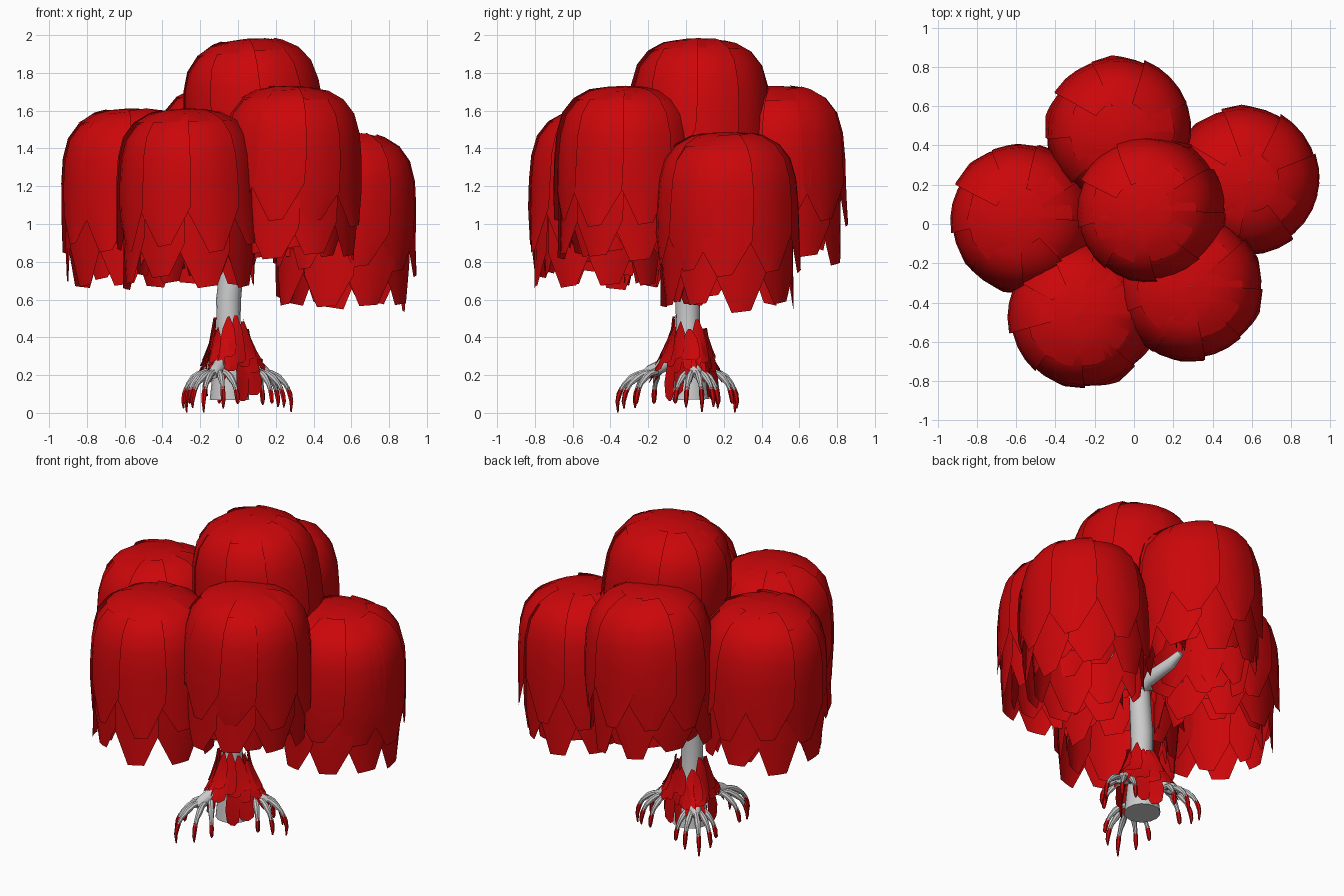
import bpy, bmesh, math, random
from mathutils import Vector, Matrix

if "Cube" in bpy.data.objects:
    bpy.data.objects.remove(bpy.data.objects["Cube"])

random.seed(4)
rnd = random.uniform
red = bpy.data.materials.new("red")
red.diffuse_color = (0.6, 0.002, 0.003, 1)
red.use_nodes = True
red.node_tree.nodes["Principled BSDF"].inputs["Base Color"].default_value = red.diffuse_color


def finish(bm, name, mat=None, angle=40):
    me = bpy.data.meshes.new(name)
    bm.to_mesh(me)
    bm.free()
    ob = bpy.data.objects.new(name, me)
    bpy.context.collection.objects.link(ob)
    if mat:
        me.materials.append(mat)
    bpy.ops.object.select_all(action='DESELECT')
    ob.select_set(True)
    bpy.context.view_layer.objects.active = ob
    bpy.ops.object.shade_smooth_by_angle(angle=math.radians(angle))
    return ob


def tube(bm, pts, n=10):
    """Round tube through (x, y, z, radius) points."""
    ps = [Vector(p[:3]) for p in pts]
    rings = []
    for i, p in enumerate(ps):
        d = ps[min(i + 1, len(ps) - 1)] - ps[max(i - 1, 0)]
        q = Vector((0, 0, 1)).rotation_difference(d.normalized())
        rings.append([bm.verts.new(p + q @ Vector((math.cos(k * math.tau / n), math.sin(k * math.tau / n), 0)) * pts[i][3])
                      for k in range(n)])
    for a, b in zip(rings, rings[1:]):
        for k in range(n):
            bm.faces.new((a[k], a[(k + 1) % n], b[(k + 1) % n], b[k]))
    bm.faces.new(rings[0][::-1])
    bm.faces.new(rings[-1])


def grid(bm, rows):
    """Skin a list of equally long point rows."""
    vs = [[bm.verts.new(p) for p in r] for r in rows]
    for a, b in zip(vs, vs[1:]):
        for k in range(len(a) - 1):
            bm.faces.new((a[k], b[k], b[k + 1], a[k + 1]))


# dome profile: (radius, depth below the top)
PROFILE = [(0.0, 0.0), (0.10, 0.006), (0.19, 0.025), (0.27, 0.07), (0.328, 0.145), (0.358, 0.25), (0.37, 0.38)]


def petals(bm, count, start, notch, tip, scale, blunt):
    """Ring of hanging petals ending in blunt points."""
    step = math.tau / count
    phase = rnd(0, 1)
    for i in range(count):
        mid = phase + (i + rnd(-.1, .1)) * step
        half = step * 0.6
        dn = notch + rnd(-.04, .04)
        dt = tip + rnd(-.06, .0)
        flare = rnd(-.015, .012)
        jit = rnd(-.006, .008)
        path = [(r, d, 1) for r, d in PROFILE[start:]]
        if start == 1:
            path[0] = (rnd(.07, .15), .012, 1)
        path += [(0.374, dn, 0.95), (0.374 + flare, dt, blunt)]
        rows = []
        for r, d, w in path:
            row = []
            for k in range(5):
                u = k / 2 - 1
                a = mid + u * half * w
                rr = (r + jit) * scale * (1 + .016 * u)
                row.append(Vector((rr * math.cos(a), rr * math.sin(a), -d + jit * .8 + .006 * u)))
            rows.append(row)
        grid(bm, rows)


def crown(name, x, y, top, tilt):
    bm = bmesh.new()
    petals(bm, 9, 1, 0.53, 0.76, 1.0, .25)        # outer layer
    petals(bm, 9, 5, 0.73, 0.945, 0.93, .36)      # lower layer
    petals(bm, 8, 5, 0.70, 0.90, 0.80, .3)        # inner layer
    # top cap
    grid(bm, [[Vector((r * math.cos(k * math.tau / 14), r * math.sin(k * math.tau / 14), -d + .002))
               for k in range(15)] for r, d in [(.001, 0)] + PROFILE[1:4]])
    pivot = Vector((0, 0, -.35))
    bm.transform(Matrix.Translation((x, y, top)) @ Matrix.Translation(pivot)
                 @ Matrix.Rotation(tilt, 4, 'Y') @ Matrix.Translation(-pivot))
    finish(bm, name, red)


CROWNS = {"crown_top": (.075, .07, 1.98, -.09), "crown_back": (-.07, .47, 1.73, .03),
          "crown_right": (.57, .22, 1.485, .04), "crown_left": (-.57, .03, 1.61, -.03),
          "crown_front_left": (-.27, -.46, 1.61, -.03), "crown_front_right": (.28, -.32, 1.73, .02)}
for n, c in CROWNS.items():
    crown(n, *c)

# trunk and branches
bm = bmesh.new()
tube(bm, [(-.045, .02, .07, .105), (-.045, .015, .25, .085), (-.05, .01, .42, .062), (-.05, .01, .6, .066),
          (-.025, .02, .85, .062), (.02, .04, 1.1, .055), (.07, .07, 1.85, .03)], 16)
for i, (x, y, top, _) in enumerate(list(CROWNS.values())[1:]):
    z0 = .87 + .03 * i
    tube(bm, [(-.02, .02, z0, .045), (x * .25, y * .25, z0 + .04, .042), (x * .6, y * .6, z0 + .08, .035),
              (x * .75, y * .75, z0 + .12, .02)], 10)
finish(bm, "trunk")

# root hands: arm, palm and fingers with red claws
HANDS = [math.radians(a) for a in (-110, 12, 133)]
BASE = Vector((-.045, .015, 0))
skin, claws = bmesh.new(), bmesh.new()
for h, reach in zip(HANDS, (1.2, 1.0, 1.0)):
    out = Vector((math.cos(h), math.sin(h), 0))

    def at(r, z, rad):
        p = BASE + out * r * reach
        return (p.x, p.y, z, rad)
    tube(skin, [at(.02, .33, .045), at(.09, .275, .042), at(.14, .24, .036), at(.18, .218, .036), at(.215, .20, .022)])
    for j in range(-2, 3):
        a = h + j * .5
        d = Vector((math.cos(a), math.sin(a), 0))
        s = (1 - .13 * abs(j)) * reach
        o = BASE + out * (.185 - .02 * abs(j)) * reach + Vector((-out.y, out.x, 0)) * .012 * j

        def knuckle(r, z, rad):
            p = o + d * r * s
            return (p.x, p.y, z, rad)
        drop = .02 * abs(j) + rnd(0, .012)
        tube(skin, [knuckle(0, .22, .019), knuckle(.05, .207, .016), knuckle(.08, .188, .019),
                    knuckle(.115, .155, .013), knuckle(.135, .12, .012)], 8)
        tube(claws, [knuckle(.128, .135, .012), knuckle(.142, .10, .014), knuckle(.15, .06, .011),
                     knuckle(.148, .002 + drop, .004)], 6)
finish(skin, "root_hands")
finish(claws, "claws", red)

# shaggy leaf sleeve round the foot of the trunk
bm = bmesh.new()


def lobe(phi):
    return max(0, max(math.cos(phi - h) for h in HANDS)) ** 5


def sleeve_r(phi, z):
    t = min(1, max(0, (.52 - z) / .28))
    return .066 + .04 * t + lobe(phi) * .075 * t * t


for top, bot, count, extra in ((.40, .07, 13, 0), (.42, .22, 13, .005), (.48, .27, 11, .010)):
    for i in range(count):
        phi = (i + rnd(-.25, .25)) * math.tau / count
        if bot < .1 and lobe(phi) > .4:
            continue
        z1, z2 = top + rnd(-.05, .04), bot + rnd(-.01, .03)
        j = extra + rnd(0, .006)
        rows = []
        for t, w in ((0, .2), (.3, .9), (.7, 1), (.93, .8), (1, .3)):
            z = z1 + (z2 - z1) * t
            row = []
            for u in (-1, 0, 1):
                a = phi + u * w * math.pi / count * 1.35
                r = sleeve_r(a, z) + j + .006 * u + .006 * t * t
                row.append(BASE + Vector((r * math.cos(a), r * math.sin(a), z)))
            rows.append(row)
        grid(bm, rows)
# shaggy tufts over each arm
for h in HANDS:
    side = Vector((-math.sin(h), math.cos(h), 0))
    out = Vector((math.cos(h), math.sin(h), 0))
    for k in range(3):
        for u in (-1, 0, 1):
            r0, z0 = .085 + .03 * k, .375 - .04 * k
            c = BASE + side * u * .035
            rows = []
            for t, w in ((0, .5), (.6, 1), (1, .15)):
                p = c + out * (r0 + .065 * t) + Vector((0, 0, z0 - .065 * t - abs(u) * (.02 + .05 * t)))
                rows.append([p - side * .025 * w, p + Vector((0, 0, .008)), p + side * .025 * w])
            grid(bm, rows)
finish(bm, "leaf_sleeve", red, 25)
